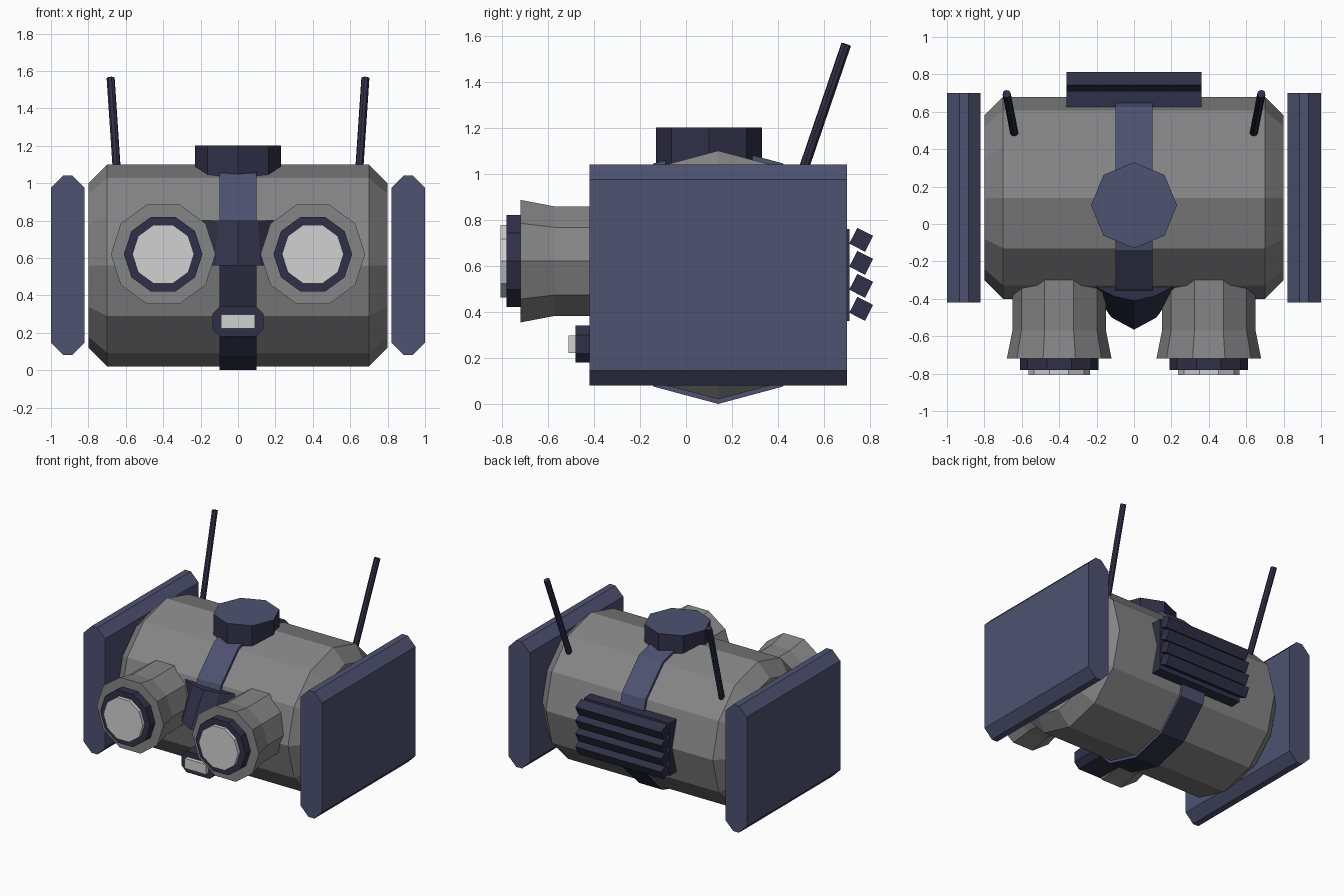
import bpy, bmesh, math
from mathutils import Vector

if "Cube" in bpy.data.objects:
    bpy.data.objects.remove(bpy.data.objects["Cube"])


def material(name, rgb):
    m = bpy.data.materials.new(name)
    m.diffuse_color = (*rgb, 1)
    m.use_nodes = True
    m.node_tree.nodes["Principled BSDF"].inputs["Base Color"].default_value = m.diffuse_color
    return m


GREY = material("hull grey", (0.235, 0.235, 0.24))
NAVY = material("light navy", (0.075, 0.085, 0.165))
DARK = material("dark navy", (0.03, 0.03, 0.065))
LAMP = material("lamp white", (0.64, 0.64, 0.64))


def loft(name, rings, *mats):
    """Skin a list of equal-length point rings and cap both ends."""
    bm = bmesh.new()
    vs = [[bm.verts.new(p) for p in ring] for ring in rings]
    n = len(vs[0])
    for a, b in zip(vs, vs[1:]):
        for i in range(n):
            j = (i + 1) % n
            bm.faces.new((a[i], a[j], b[j], b[i]))
    bm.faces.new(vs[0])
    bm.faces.new(vs[-1])
    bmesh.ops.recalc_face_normals(bm, faces=bm.faces)
    me = bpy.data.meshes.new(name)
    bm.to_mesh(me)
    bm.free()
    for m in mats:
        me.materials.append(m)
    ob = bpy.data.objects.new(name, me)
    bpy.context.collection.objects.link(ob)
    return ob


def polygon(n, r, cu, cv, phase=0.0):
    return [(cu + r * math.cos(phase + math.tau * i / n),
             cv + r * math.sin(phase + math.tau * i / n)) for i in range(n)]


def chamfered(u0, u1, v0, v1, c):
    return [(u0 + c, v0), (u1 - c, v0), (u1, v0 + c), (u1, v1 - c),
            (u1 - c, v1), (u0 + c, v1), (u0, v1 - c), (u0, v0 + c)]


def box(u0, u1, v0, v1):
    return [(u0, v0), (u1, v0), (u1, v1), (u0, v1)]


def on_x(shape, x):
    return [(x, u, v) for u, v in shape]


def on_y(shape, y):
    return [(u, y, v) for u, v in shape]


def on_z(shape, z):
    return [(u, v, z) for u, v in shape]


CY, CZ = 0.14, 0.56      # barrel axis

# Twelve-sided barrel body with bevelled ends
loft("body", [on_x(polygon(12, r, CY, CZ), x) for x, r in
              ((-0.8, 0.44), (-0.7, 0.54), (0.7, 0.54), (0.8, 0.44))], GREY)

# Strap around the body: light above and behind, dark underneath and low in front
strap = loft("strap", [on_x(polygon(12, 0.56, CY, CZ), x) for x in (-0.1, 0.1)], NAVY, DARK)
for f in strap.data.polygons:
    if f.center.z < 0.3 or (f.center.z < CZ - 0.01 and f.center.y < CY):
        f.material_index = 1

# Octagonal turret on top
turret = loft("turret", [on_z(polygon(8, 0.23, 0, 0.1), z) for z in (0.98, 1.2)], DARK, NAVY)
for f in turret.data.polygons:
    if f.normal.z > 0.9:
        f.material_index = 1

# Sloping bridge between the eyes
top = [(-0.22, -0.2), (-0.22, -0.33), (-0.11, -0.385), (0, -0.41),
       (0.11, -0.385), (0.22, -0.33), (0.22, -0.2)]
low = [(-0.24, -0.2), (-0.24, -0.33), (-0.12, -0.5), (0, -0.565),
       (0.12, -0.5), (0.24, -0.33), (0.24, -0.2)]
loft("eye_bridge", [on_z(low, 0.56), on_z(top, 0.8)], DARK)

# Small lamp under the bridge
loft("lamp_housing", [on_y(chamfered(-0.137, 0.137, 0.18, 0.34, 0.04), y)
                      for y in (-0.48, -0.2)], DARK)
loft("lamp", [on_y(box(-0.09, 0.09, 0.222, 0.298), y) for y in (-0.51, -0.47)], LAMP)

# Parts on both sides
for side, s in (("left", -1), ("right", 1)):
    # Side panel
    shape = chamfered(0.82, 1.0, 0.08, 1.04, 0.066)
    loft(side + "_panel", [[(s * x, y, z) for x, y, z in on_y(shape, y)]
                           for y in (-0.42, 0.70)], NAVY)

    # Eye: flared barrel, rim and lens
    def eye(part, mat, *steps):
        loft(side + part, [on_y(polygon(10, r, s * 0.4, 0.62), y) for y, r in steps], mat)
    eye("_eye_barrel", GREY, (-0.2, 0.25), (-0.57, 0.25), (-0.72, 0.28))
    eye("_eye_rim", DARK, (-0.70, 0.21), (-0.78, 0.21))
    eye("_eye_lens", LAMP, (-0.77, 0.165), (-0.806, 0.165))

    # Antenna leaning out and back
    a, b = Vector((s * 0.637, 0.47, 0.9)), Vector((s * 0.681, 0.696, 1.562))
    turn = (b - a).to_track_quat('Z', 'Y')
    loft(side + "_antenna", [[p + turn @ Vector((u, v, 0)) for u, v in polygon(8, 0.022, 0, 0)]
                             for p in (a, b)], DARK)

# Rear vent: plate with four tilted slats
loft("vent_plate", [on_x(box(0.58, 0.71, 0.36, 0.76), x) for x in (-0.36, 0.36)], DARK)
for i in range(4):
    slat = polygon(4, 0.0545, 0.761, 0.413 + 0.1 * i, math.radians(45 - 27))
    loft("vent_slat_%d" % (i + 1), [on_x(slat, x) for x in (-0.36, 0.36)], DARK)
